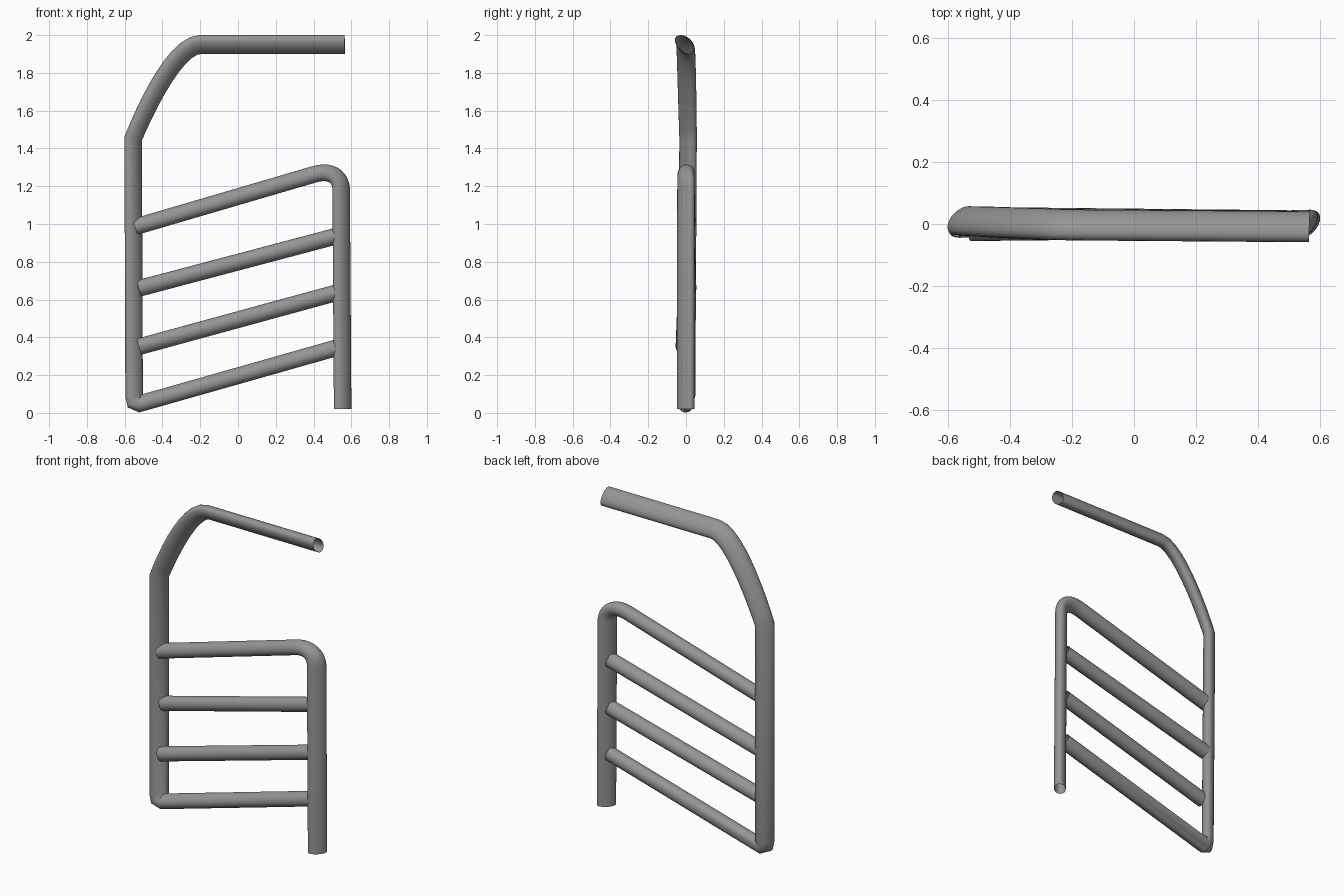
import bpy, bmesh, math
from mathutils import Vector

if "Cube" in bpy.data.objects:
    bpy.data.objects.remove(bpy.data.objects["Cube"])

SIDES = 24
grey = bpy.data.materials.new("dark_grey")
grey.diffuse_color = (0.3, 0.3, 0.3, 1)
grey.use_nodes = True
grey.node_tree.nodes["Principled BSDF"].inputs["Base Color"].default_value = grey.diffuse_color


def bend(p0, p1, p2, p3, steps=10):
    """Cubic bend; every point is (x, y, z, long radius, short radius)."""
    out = []
    for i in range(steps + 1):
        t = i / steps
        w = ((1 - t) ** 3, 3 * t * (1 - t) ** 2, 3 * t * t * (1 - t), t ** 3)
        out.append(tuple(sum(k * p[c] for k, p in zip(w, (p0, p1, p2, p3))) for c in range(5)))
    return out


def tube(name, path, diag):
    """Sweep an oval section along a path of (x, y, z, long radius, short radius).
    The oval's long axis leans 45 degrees between the bend normal and y (diag = +1 or -1)."""
    pts = [Vector(p[:3]) for p in path]
    n = len(pts)
    bm = bmesh.new()
    rings = []
    for i, p in enumerate(path):
        t_in = (pts[i] - pts[i - 1]).normalized() if i else None
        t_out = (pts[i + 1] - pts[i]).normalized() if i < n - 1 else None
        t_in, t_out = t_in or t_out, t_out or t_in
        t = (t_in + t_out).normalized()
        nrm = Vector((0, 1, 0)).cross(t).normalized()
        side = t.cross(nrm).normalized()
        mitre = min(1 / max(t.dot(t_in), 0.1), 1.25)
        ring = []
        for k in range(SIDES):
            a = 2 * math.pi * k / SIDES
            u, v = p[3] * math.cos(a), p[4] * math.sin(a)
            off_n = (u * diag - v) / math.sqrt(2) * mitre
            off_y = (u + v * diag) / math.sqrt(2)
            ring.append(bm.verts.new(pts[i] + nrm * off_n + side * off_y))
        rings.append(ring)
    for r0, r1 in zip(rings, rings[1:]):
        for k in range(SIDES):
            j = (k + 1) % SIDES
            bm.faces.new((r0[k], r0[j], r1[j], r1[k]))
    bmesh.ops.recalc_face_normals(bm, faces=bm.faces)
    mesh = bpy.data.meshes.new(name)
    bm.to_mesh(mesh)
    bm.free()
    mesh.materials.append(grey)
    ob = bpy.data.objects.new(name, mesh)
    bpy.context.collection.objects.link(ob)
    bpy.ops.object.select_all(action='DESELECT')
    ob.select_set(True)
    bpy.context.view_layer.objects.active = ob
    bpy.ops.object.shade_smooth_by_angle(angle=math.radians(35))
    return ob


POST = (0.056, 0.034)
TOP = (0.06, 0.037)
RUNG = (0.045, 0.043)

# Tall post with the top handrail and the lowest rung, one continuous bent tube
tube("tall_post_and_handrail", [
    (0.565, -0.009, 1.95, *TOP),
    *bend((-0.20, -0.003, 1.95, *TOP), (-0.32, 0.0, 1.95, *TOP),
          (-0.47, 0.007, 1.66, *TOP), (-0.555, 0.011, 1.452, *POST)),
    (-0.55, 0.003, 0.09, *POST),
    (-0.544, 0.0, 0.06, 0.052, 0.036),
    (-0.52, 0.0, 0.049, *RUNG),
    (0.53, 0.0, 0.347, *RUNG),
], -1)

# Short post bending over into the top rung
tube("short_post_and_top_rung", [
    (0.554, -0.002, 0.02, *POST),
    *bend((0.546, 0.0, 1.19, *POST), (0.542, 0.0, 1.25, 0.053, 0.036),
          (0.49, 0.0, 1.29, *RUNG), (0.40, 0.0, 1.262, *RUNG)),
    (-0.545, 0.006, 0.985, *RUNG),
], 1)

# Middle rungs
for i, (z0, z1, y) in enumerate([(0.35, 0.637, -0.011), (0.659, 0.937, 0.011)]):
    tube(f"middle_rung_{i + 1}", [(-0.525, y, z0, *RUNG), (0.525, 0, z1, *RUNG)], 1)
